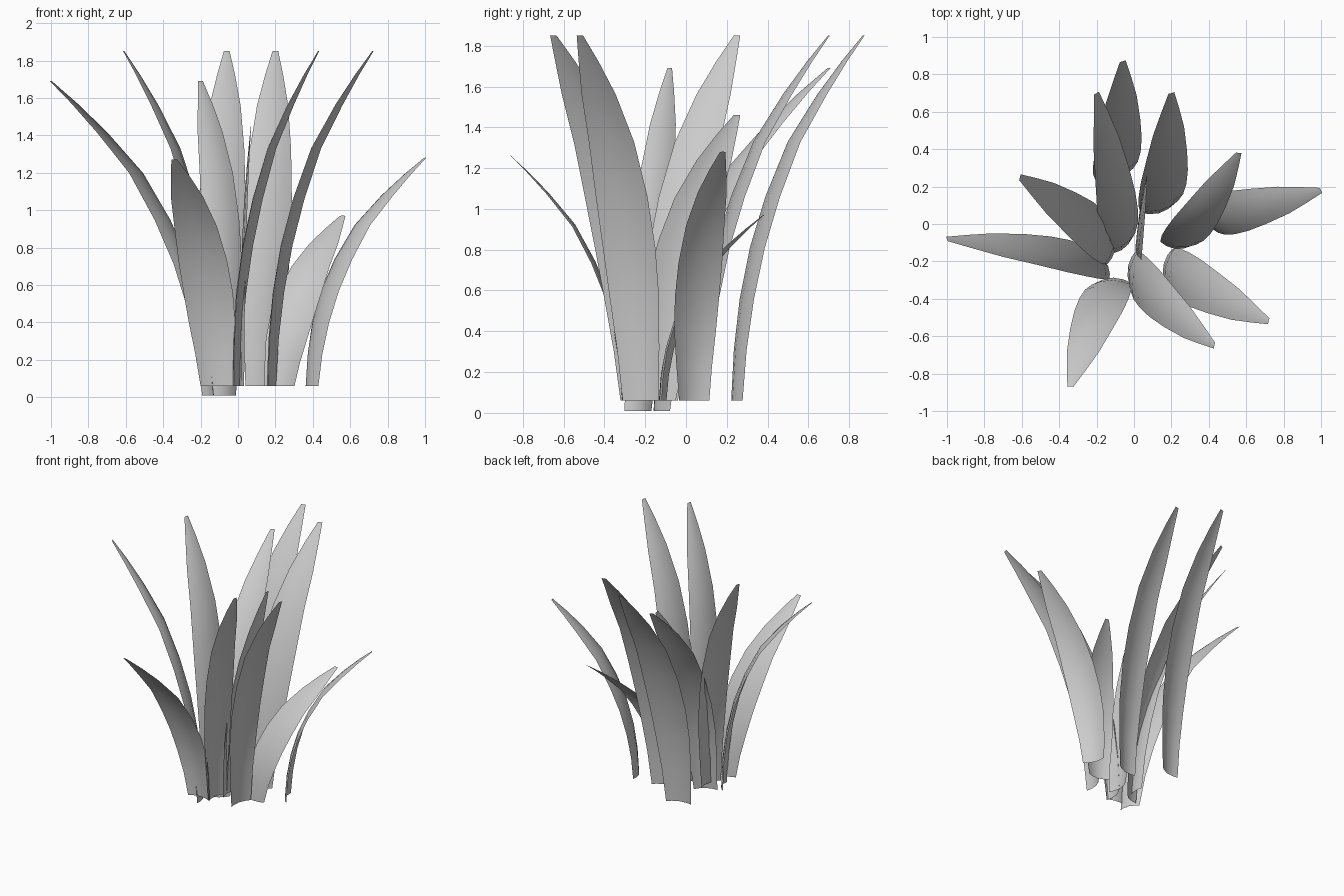
import bpy
from math import cos, sin, radians
from mathutils import Vector

if "Cube" in bpy.data.objects:
    bpy.data.objects.remove(bpy.data.objects["Cube"])

# Blade profile along its length: height fraction, bend fraction, half width, cup depth
ROWS = [(0, 0, .090, .026), (.14, .022, .106, .026), (.28, .07, .124, .025),
        (.42, .15, .132, .024), (.56, .27, .130, .022), (.71, .44, .114, .018),
        (.84, .665, .086, .012), (.93, .845, .050, .006), (1, 1, .016, .001)]
ACROSS = [-1, -.6, 0, .6, 1]


def leaf(name, base, tip, facing, width=1.0):
    """Curved sheet from base to tip; 'facing' is its outward heading in degrees from +x."""
    a = radians(facing)
    out = Vector((cos(a), sin(a), 0))
    side = Vector((-out.y, out.x, 0))
    base, tip = Vector(base), Vector(tip)
    span = tip - base
    reach = span.dot(out)
    drift = span.dot(side)
    verts, faces = [], []
    n = len(ACROSS)
    for i, (h, b, w, cup) in enumerate(ROWS):
        centre = base + out * (reach * b) + side * (drift * (.75 * b + .25 * h))
        centre.z = base.z + span.z * h
        # local normal of the bend, pointing outwards and down
        lo, hi = ROWS[max(i - 1, 0)], ROWS[min(i + 1, len(ROWS) - 1)]
        dr, dz = reach * (hi[1] - lo[1]), span.z * (hi[0] - lo[0])
        normal = (out * dz - Vector((0, 0, dr))).normalized()
        if i == 0:
            normal = out
        for u in ACROSS:
            verts.append(centre + side * (u * w * width) + normal * (cup * (u * u - .5)))
    for r in range(len(ROWS) - 1):
        for c in range(n - 1):
            k = r * n + c
            faces.append((k, k + 1, k + n + 1, k + n))
    mesh = bpy.data.meshes.new(name)
    mesh.from_pydata(verts, [], faces)
    mesh.update()
    for p in mesh.polygons:
        p.use_smooth = True
    obj = bpy.data.objects.new(name, mesh)
    bpy.context.collection.objects.link(obj)


# Tall leaves
leaf("tall_leaf_back_left", (-.11, .24, .06), (-.06, .87, 1.85), 106)
leaf("tall_leaf_back_right", (.13, .07, .06), (.20, .70, 1.85), 105)
leaf("tall_leaf_right", (.17, -.22, .06), (.72, -.52, 1.85), -13)
leaf("tall_leaf_front", (-.02, -.23, .06), (.43, -.65, 1.85), -11)
leaf("tall_leaf_left", (-.11, -.13, .06), (-.61, .25, 1.85), 167)

# Wide-reaching leaves
leaf("long_leaf_left", (-.15, -.23, .01), (-1.0, -.08, 1.69), 204, .8)
leaf("long_leaf_back", (-.075, -.13, .01), (-.20, .70, 1.69), 120, .9)

# Short leaves
leaf("short_leaf_front", (-.11, -.30, .06), (-.34, -.87, 1.27), -90)
leaf("short_leaf_right", (.385, .035, .06), (1.0, .18, 1.28), 24, .9)
leaf("short_leaf_inner_right", (.22, -.12, .06), (.56, .38, .97), 82, .9)
leaf("middle_leaf", (.02, -.14, .06), (.07, .25, 1.46), 0)
